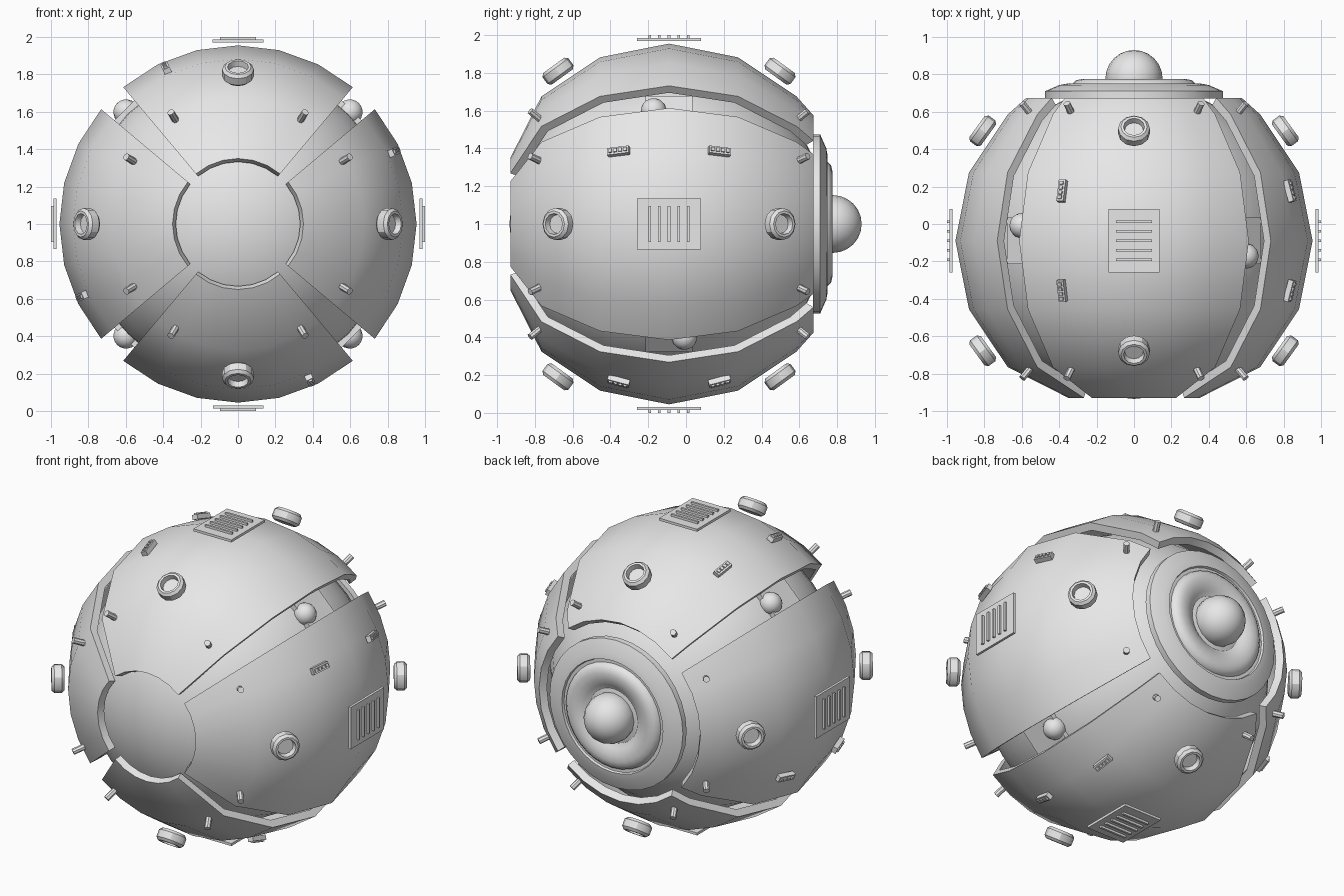
import bpy, bmesh
from math import sin, cos, pi, radians
from mathutils import Matrix, Vector

if "Cube" in bpy.data.objects:
    bpy.data.objects.remove(bpy.data.objects["Cube"])

GREY = (0.8, 0.8, 0.8, 1)
mat = bpy.data.materials.new("hull grey")
mat.use_nodes = True
mat.diffuse_color = GREY
mat.node_tree.nodes["Principled BSDF"].inputs["Base Color"].default_value = GREY

CENTRE = Vector((0, -0.09, 1))
R = 0.955


def finish(name, bm, matrix=None, smooth=30):
    bmesh.ops.recalc_face_normals(bm, faces=bm.faces)
    me = bpy.data.meshes.new(name)
    bm.to_mesh(me)
    bm.free()
    me.materials.append(mat)
    ob = bpy.data.objects.new(name, me)
    bpy.context.collection.objects.link(ob)
    if matrix:
        ob.matrix_world = matrix
    if smooth:
        bpy.ops.object.select_all(action='DESELECT')
        ob.select_set(True)
        bpy.context.view_layer.objects.active = ob
        bpy.ops.object.shade_smooth_by_angle(angle=radians(smooth))
    return ob


def frame(angle, lat, dist):
    """Matrix on the hull: local z points outward, local y runs fore and aft."""
    a, l = radians(angle), radians(lat)
    out = Vector((cos(a) * cos(l), sin(l), sin(a) * cos(l)))
    aft = Vector((-cos(a) * sin(l), cos(l), -sin(a) * sin(l)))
    m = Matrix((aft.cross(out), aft, out)).transposed().to_4x4()
    return Matrix.Translation(CENTRE + out * dist) @ m


def box(bm, size, pos=(0, 0, 0)):
    bmesh.ops.create_cube(bm, size=1, matrix=Matrix.Translation(pos) @ Matrix.Diagonal((*size, 1)))


def lathe(bm, profile, steps, closed=False):
    """Revolve (radius, height) points about local z."""
    rings = [[bm.verts.new((r * cos(2 * pi * i / steps), r * sin(2 * pi * i / steps), h))
              for i in range(steps)] for r, h in profile]
    pairs = list(zip(rings, rings[1:])) + ([(rings[-1], rings[0])] if closed else [])
    for p, q in pairs:
        for i in range(steps):
            j = (i + 1) % steps
            bm.faces.new((p[i], p[j], q[j], q[i]))
    return rings


# Four curved hull panels, open at the front and parted by diagonal gaps
hull = [(0.35, -0.84)] + [(R * cos(radians(l)), R * sin(radians(l)))
                          for l in (-45, -22.5, 0, 22.5, 45)] + [(0.575, 0.765)]
SEG = 6
for k in range(4):
    bm = bmesh.new()
    skins = []
    for scale in (1, 0.95):
        skins.append([[bm.verts.new(CENTRE + scale * Vector((r * cos(a), y, r * sin(a))))
                       for a in (radians(90 * k - 40 + 80 * s / SEG) for s in range(SEG + 1))]
                      for r, y in hull])
    outer, inner = skins
    rows = len(hull)
    for skin in skins:
        for i in range(rows - 1):
            for j in range(SEG):
                bm.faces.new((skin[i][j], skin[i][j + 1], skin[i + 1][j + 1], skin[i + 1][j]))
    for i in (0, rows - 1):
        for j in range(SEG):
            bm.faces.new((outer[i][j], outer[i][j + 1], inner[i][j + 1], inner[i][j]))
    for j in (0, SEG):
        for i in range(rows - 1):
            bm.faces.new((outer[i][j], outer[i + 1][j], inner[i + 1][j], inner[i][j]))
    finish("hull_panel", bm, smooth=35)

# Inner core seen through the gaps and the front opening
bm = bmesh.new()
bmesh.ops.create_uvsphere(bm, u_segments=32, v_segments=16, radius=0.845)
finish("inner_core", bm, Matrix.Translation(CENTRE) @ Matrix.Rotation(pi / 2, 4, 'X'))

# Blocks and balls in the diagonal gaps
for k in range(4):
    angle = 45 + 90 * k
    bm = bmesh.new()
    box(bm, (0.2, 0.25, 0.06))
    finish("gap_block", bm, frame(angle, 0, 0.83), smooth=0)
    bm = bmesh.new()
    bmesh.ops.create_uvsphere(bm, u_segments=16, v_segments=10, radius=0.068)
    finish("gap_ball", bm, frame(angle, -5.5 if k % 2 == 0 else 5.5, 0.85))

for k in range(4):
    angle = 90 * k
    # Square vent with five raised slats
    bm = bmesh.new()
    box(bm, (0.27, 0.34, 0.016), (0, 0, 0.978))
    for s in range(-2, 3):
        box(bm, (0.19, 0.014, 0.016), (0, s * 0.051, 0.992))
    finish("vent", bm, frame(angle, 0, 0), smooth=0)

    for side in (-1, 1):
        # Round port with chamfered rim and recessed floor
        bm = bmesh.new()
        rings = lathe(bm, [(0.07, -0.038), (0.085, -0.022), (0.085, 0.022), (0.07, 0.038),
                           (0.056, 0.038), (0.05, 0.005)], 12)
        bm.faces.new(rings[0])
        bm.faces.new(rings[-1])
        finish("port_ring", bm, frame(angle, side * 36, 1.0))

        # Short pins near the panel corners
        for turn in (-31, 31):
            bm = bmesh.new()
            bmesh.ops.create_cone(bm, cap_ends=True, segments=8, radius1=0.019,
                                  radius2=0.019, depth=0.075)
            finish("corner_pin", bm, frame(angle + turn, side * 46.5, 0.976))

        # Small studded bar
        bm = bmesh.new()
        box(bm, (0.04, 0.118, 0.03))
        for s in range(4):
            box(bm, (0.02, 0.018, 0.012), (0, (s - 1.5) * 0.027, 0.018))
        finish("studded_bar", bm, frame(angle + 24.8, side * 16.2, 0.955), smooth=0)

# Rear dish: stepped rim, groove and rounded inner ring
REAR = Matrix.Rotation(-pi / 2, 4, 'X')
REAR.translation = (0, 0, 1)
bm = bmesh.new()
rings = lathe(bm, [(0.475, 0.672), (0.475, 0.71), (0.4, 0.743), (0.36, 0.75), (0.355, 0.735),
                   (0.335, 0.735), (0.33, 0.75), (0.31, 0.768), (0.28, 0.775), (0.24, 0.772),
                   (0.2, 0.755), (0.17, 0.735), (0.14, 0.73)], 32)
bm.faces.new(rings[0])
bm.faces.new(rings[-1])
finish("rear_dish", bm, REAR)

# Rear dome
bm = bmesh.new()
bmesh.ops.create_uvsphere(bm, u_segments=16, v_segments=12, radius=0.153)
finish("rear_dome", bm, REAR @ Matrix.Translation((0, 0, 0.777)))
